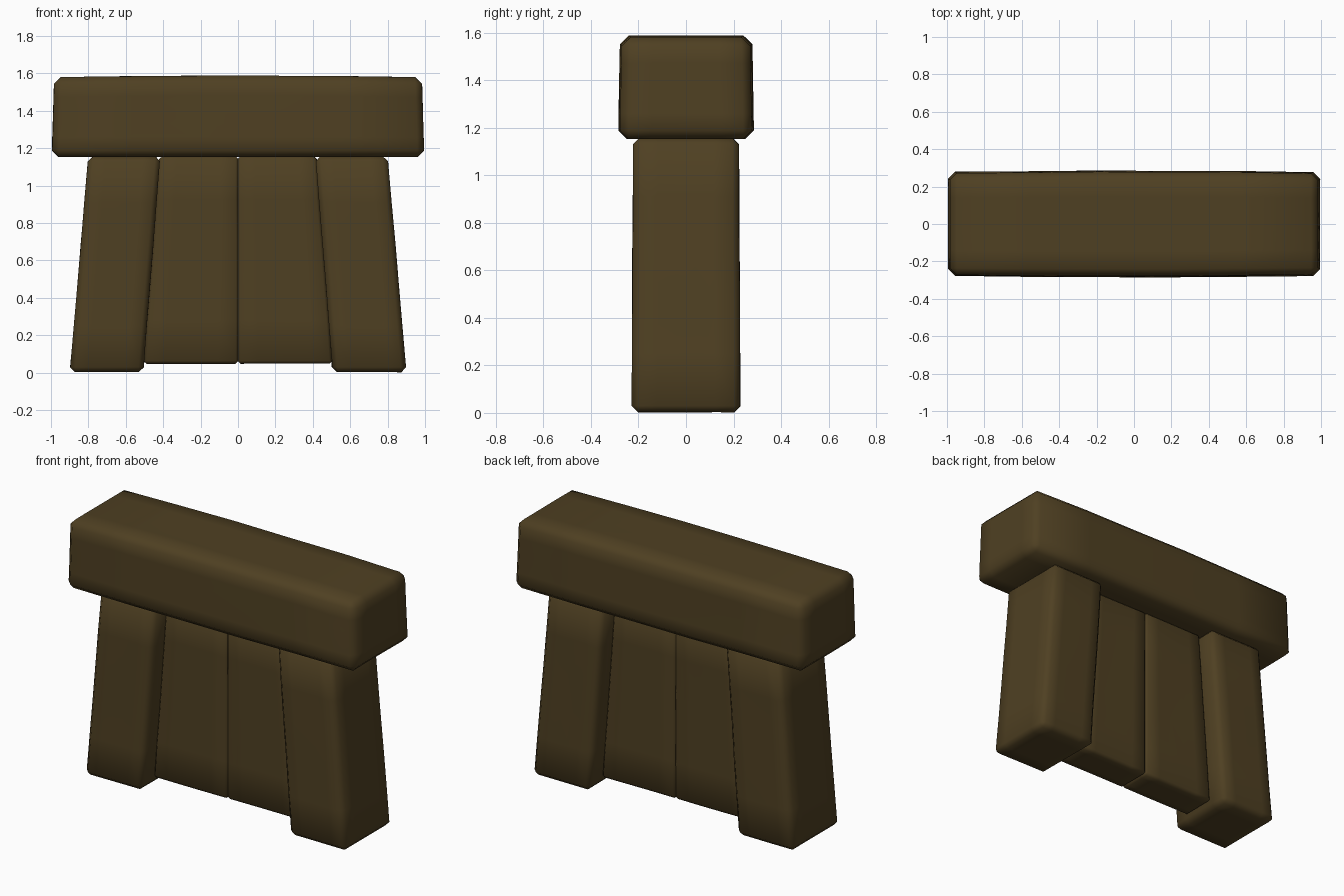
import bpy, bmesh
from mathutils import Vector, noise

if "Cube" in bpy.data.objects:
    bpy.data.objects.remove(bpy.data.objects["Cube"])

stone = bpy.data.materials.new("dark brown stone")
stone.diffuse_color = (0.078, 0.051, 0.016, 1)
stone.use_nodes = True
stone.node_tree.nodes["Principled BSDF"].inputs["Base Color"].default_value = stone.diffuse_color


def block(name, bottom, top, z0, z1, bevel, rough, bow=0.0):
    """Tapered stone; bottom and top are (x min, x max, half depth)."""
    bm = bmesh.new()
    bmesh.ops.create_cube(bm, size=2)
    for v in bm.verts:
        x0, x1, d = top if v.co.z > 0 else bottom
        v.co = Vector((x1 if v.co.x > 0 else x0,
                       d if v.co.y > 0 else -d,
                       z1 if v.co.z > 0 else z0))
    # chipped edges
    bmesh.ops.bevel(bm, geom=bm.edges[:], offset=bevel, segments=1,
                    profile=0.5, affect='EDGES')
    # long edges are cut so the faces can be slightly uneven
    long_edges = [e for e in bm.edges if e.calc_length() > 0.12]
    bmesh.ops.subdivide_edges(bm, edges=long_edges, cuts=4, use_grid_fill=True)
    for v in bm.verts:
        n = noise.noise_vector(v.co * 2.5)
        # the middle of a long stone swells a little
        swell = bow * max(0, 1 - v.co.x ** 2)
        v.co.y *= 1 + swell / 0.28
        if v.co.z > (z0 + z1) / 2:
            v.co.z += swell
        v.co += Vector((n.x, n.y, n.z * 0.5)) * rough
    bmesh.ops.recalc_face_normals(bm, faces=bm.faces[:])
    mesh = bpy.data.meshes.new(name)
    bm.to_mesh(mesh)
    bm.free()
    mesh.materials.append(stone)
    for p in mesh.polygons:
        p.use_smooth = True
    obj = bpy.data.objects.new(name, mesh)
    bpy.context.collection.objects.link(obj)
    return obj


# lintel across the top, a little wider at its base
block("lintel", (-0.996, 0.996, 0.278), (-0.982, 0.982, 0.270),
      1.153, 1.58, 0.036, 0.003, bow=0.008)


def side(s, lo, hi, depth):
    """Mirror an x range to the left (s = -1) or right (s = 1)."""
    return (lo, hi, depth) if s > 0 else (-hi, -lo, depth)


for s, label in ((-1, "left"), (1, "right")):
    # leaning pillar
    block(label + "_pillar", side(s, 0.505, 0.90, 0.229),
          side(s, 0.415, 0.80, 0.222), 0.003, 1.157, 0.027, 0.003)
    # recessed door slab, edge hidden against the pillar
    block(label + "_door", side(s, -0.003, 0.505, 0.113),
          side(s, -0.003, 0.42, 0.113), 0.048, 1.157, 0.016, 0.003)
